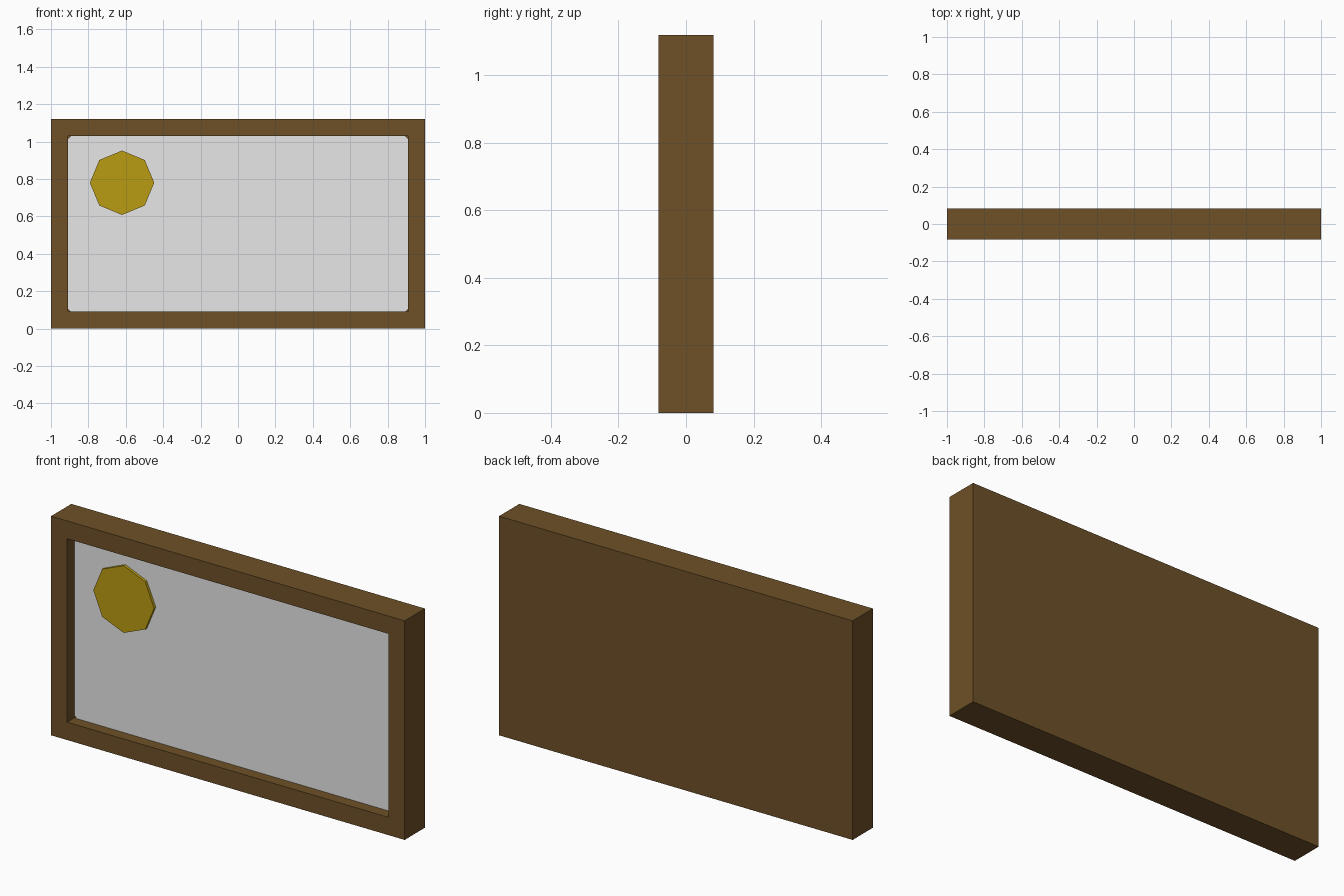
import bpy, bmesh, math
from mathutils import Matrix

if "Cube" in bpy.data.objects:
    bpy.data.objects.remove(bpy.data.objects["Cube"])


def material(name, rgb):
    m = bpy.data.materials.new(name)
    m.diffuse_color = (*rgb, 1.0)
    m.use_nodes = True
    m.node_tree.nodes["Principled BSDF"].inputs["Base Color"].default_value = m.diffuse_color
    return m


BROWN = material("dark brown wood", (0.156, 0.082, 0.021))
GREY = material("light grey", (0.8, 0.8, 0.8))
GOLD = material("mustard yellow", (0.491, 0.333, 0.006))


def finish(name, bm, mat):
    bmesh.ops.recalc_face_normals(bm, faces=bm.faces)
    me = bpy.data.meshes.new(name)
    bm.to_mesh(me)
    bm.free()
    me.materials.append(mat)
    ob = bpy.data.objects.new(name, me)
    bpy.context.collection.objects.link(ob)
    return ob


def box(bm, x0, x1, y0, y1, z0, z1):
    m = Matrix.Translation(((x0 + x1) / 2, (y0 + y1) / 2, (z0 + z1) / 2))
    m = m @ Matrix.Diagonal((x1 - x0, y1 - y0, z1 - z0, 1))
    return bmesh.ops.create_cube(bm, size=1, matrix=m)


H, D, RIM = 1.12, 0.082, 0.091   # height, half depth, rim width
PANEL, FLOOR = -0.024, -0.005    # panel face and recess floor

# Frame: block with its front face inset and pushed back to form the tray
bm = bmesh.new()
box(bm, -1, 1, -D, D, 0, H)
bm.normal_update()
front = min(bm.faces, key=lambda f: f.calc_center_median().y)
bmesh.ops.inset_region(bm, faces=[front], thickness=RIM, use_even_offset=True)
walls = bmesh.ops.extrude_discrete_faces(bm, faces=[front])["faces"]
bmesh.ops.translate(bm, verts=walls[0].verts, vec=(0, FLOOR + D, 0))
finish("frame", bm, BROWN)

# Panel: grey board with slightly clipped corners
bm = bmesh.new()
box(bm, -1 + RIM, 1 - RIM, PANEL, FLOOR, RIM, H - RIM)
corners = [e for e in bm.edges if abs(e.verts[0].co.y - e.verts[1].co.y) > 0.01]
bmesh.ops.bevel(bm, geom=corners, offset=0.014, segments=1, affect='EDGES')
finish("panel", bm, GREY)

# Disc: thin octagon on the panel
bm = bmesh.new()
t = 0.03
mat = Matrix.Translation((-0.62, -0.038 + t / 2, 0.78)) @ Matrix.Rotation(math.pi / 2, 4, 'X')
bmesh.ops.create_cone(bm, cap_ends=True, segments=8, radius1=0.172, radius2=0.172,
                      depth=t, matrix=mat)
finish("octagon_disc", bm, GOLD)
